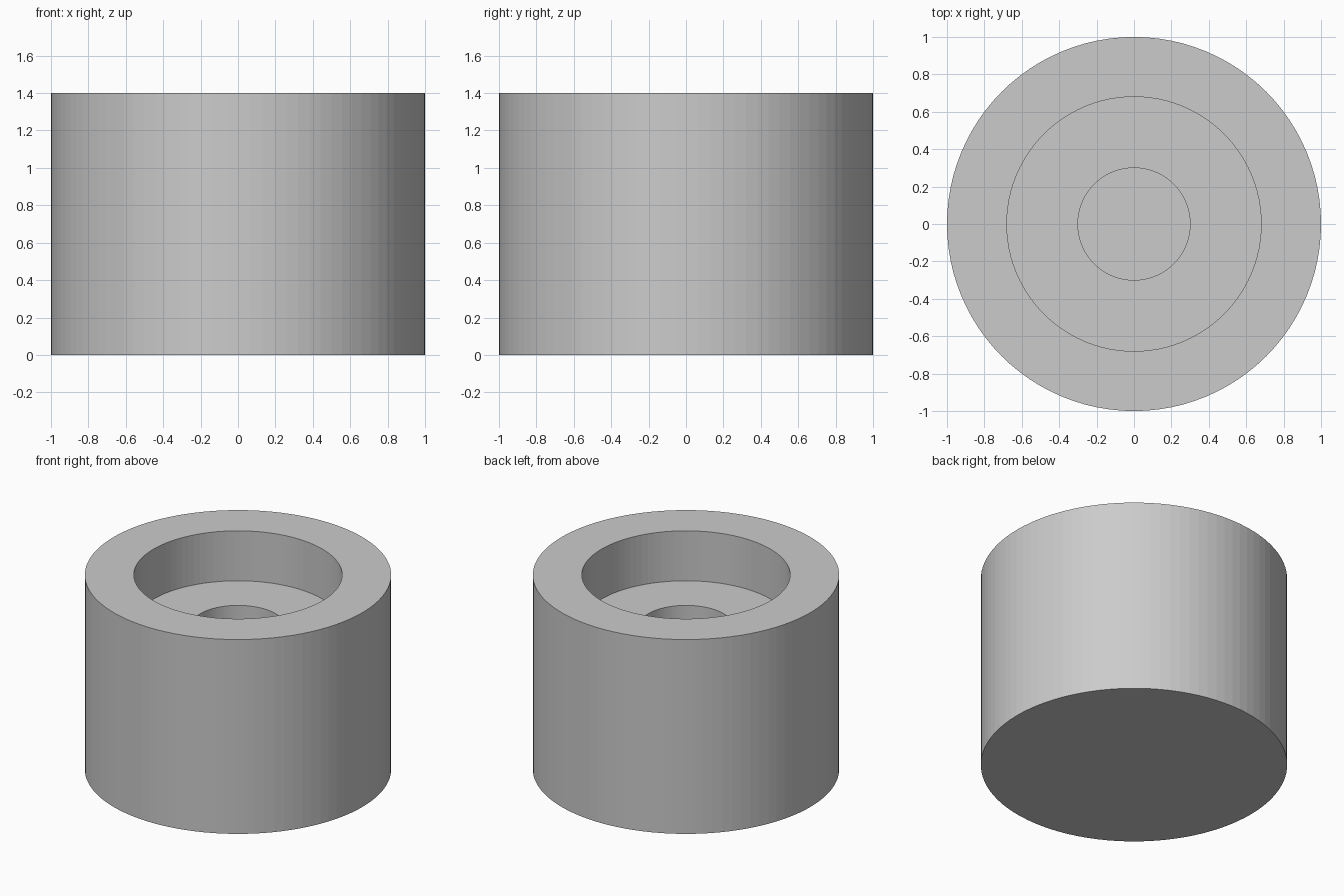
import bpy
import bmesh
import math

SEGMENTS = 96

cube = bpy.data.objects.get("Cube")
if cube:
    bpy.data.objects.remove(cube, do_unlink=True)

# Plain grey material
grey = bpy.data.materials.new("plain_grey")
grey.use_nodes = True
colour = (0.6, 0.6, 0.6, 1)
grey.diffuse_color = colour
grey.node_tree.nodes["Principled BSDF"].inputs["Base Color"].default_value = colour

# Half section from the outer base, over the rim, into the stepped bore
profile = [(1, 0), (1, 1.4), (0.68, 1.4), (0.68, 1.04), (0.3, 1.04), (0.3, 0.4)]

# One ring of vertices per profile point, bridged into walls and steps
bm = bmesh.new()
rings = []
for radius, z in profile:
    angles = [math.tau * i / SEGMENTS for i in range(SEGMENTS)]
    rings.append([bm.verts.new((radius * math.cos(a), radius * math.sin(a), z)) for a in angles])
for low, high in zip(rings, rings[1:]):
    for i in range(SEGMENTS):
        j = (i + 1) % SEGMENTS
        bm.faces.new((low[i], low[j], high[j], high[i]))

# Solid base and blind bore floor
bm.faces.new(rings[0][::-1])
bm.faces.new(rings[-1])
bmesh.ops.recalc_face_normals(bm, faces=bm.faces)

mesh = bpy.data.meshes.new("counterbored_cylinder")
bm.to_mesh(mesh)
bm.free()
mesh.materials.append(grey)
body = bpy.data.objects.new("counterbored_cylinder", mesh)
bpy.context.collection.objects.link(body)
